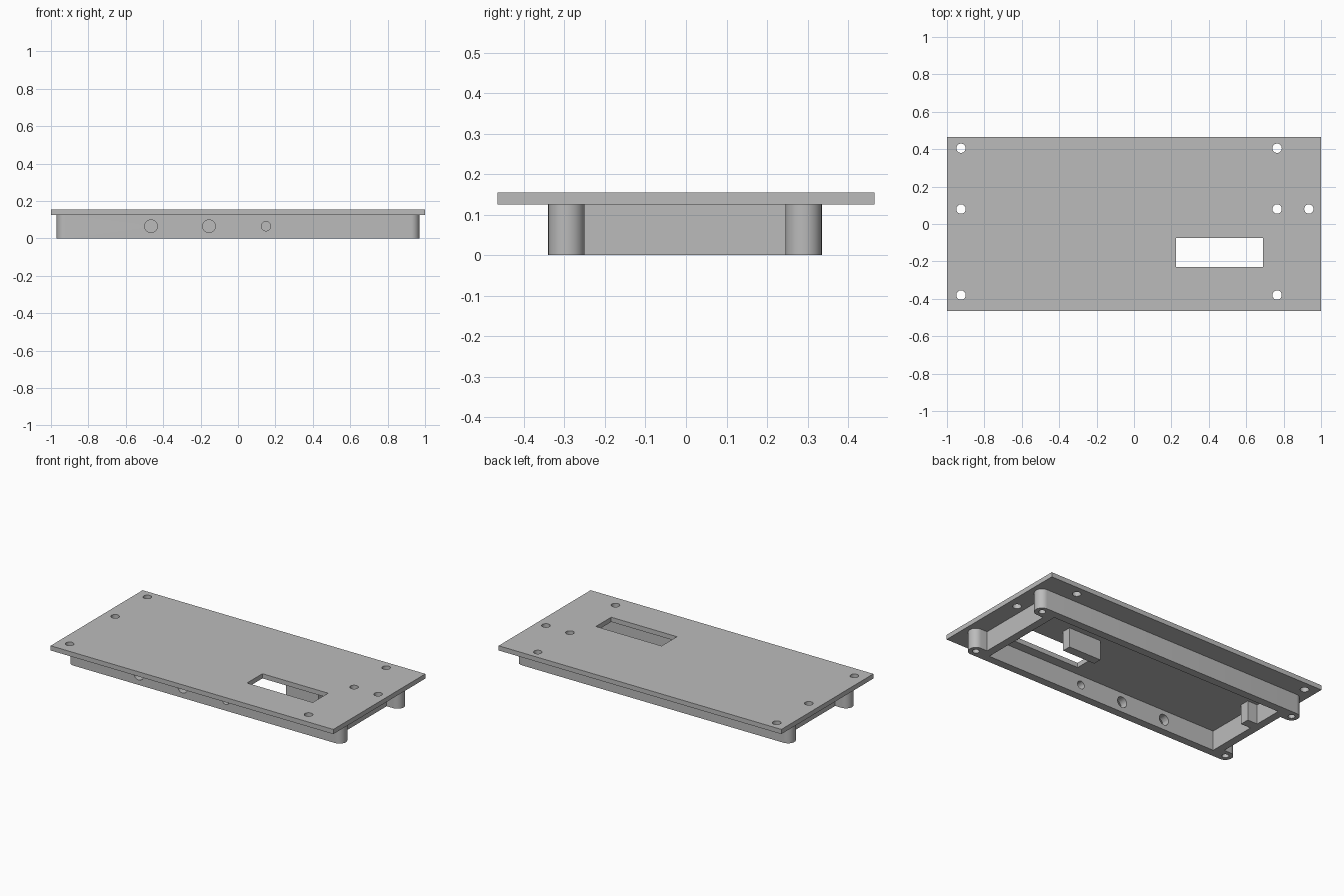
import bpy, bmesh, math

cube = bpy.data.objects.get("Cube")
if cube:
    bpy.data.objects.remove(cube, do_unlink=True)

GREY = (0.5, 0.5, 0.5, 1)
grey = bpy.data.materials.new("plain_grey")
grey.use_nodes = True
grey.diffuse_color = GREY
grey.node_tree.nodes["Principled BSDF"].inputs["Base Color"].default_value = GREY

PLATE_BOTTOM, PLATE_TOP = 0.125, 0.155
MID_Y = -0.0025                  # centre line of the frame
BOSS_X, BOSS_Y, BOSS_R = 0.925, 0.2925, 0.045


def circle(x, y, r, n=32):
    return [(x + r * math.cos(2 * math.pi * i / n),
             y + r * math.sin(2 * math.pi * i / n)) for i in range(n)]


def rect(x0, x1, y0, y1):
    return [(x0, y0), (x1, y0), (x1, y1), (x0, y1)]


def add_prism(bm, outline, low, high, along_y=False):
    """Extrude an outline upward, or along y when its points are (x, z)."""
    place = (lambda a, b, h: (a, h, b)) if along_y else (lambda a, b, h: (a, b, h))
    face = bm.faces.new([bm.verts.new(place(a, b, low)) for a, b in outline])
    up = bmesh.ops.extrude_face_region(bm, geom=[face])["geom"]
    shift = place(0, 0, high - low)
    bmesh.ops.translate(bm, vec=shift, verts=[v for v in up if isinstance(v, bmesh.types.BMVert)])


def make(name, prisms):
    bm = bmesh.new()
    for p in prisms:
        add_prism(bm, *p)
    bmesh.ops.recalc_face_normals(bm, faces=bm.faces)
    mesh = bpy.data.meshes.new(name)
    bm.to_mesh(mesh)
    bm.free()
    mesh.materials.append(grey)
    obj = bpy.data.objects.new(name, mesh)
    bpy.context.collection.objects.link(obj)
    return obj


def select(obj):
    bpy.ops.object.select_all(action='DESELECT')
    obj.select_set(True)
    bpy.context.view_layer.objects.active = obj


def cut(obj, prisms):
    cutter = make("cutter", prisms)
    cutter.hide_render = True
    mod = obj.modifiers.new("cut", 'BOOLEAN')
    mod.operation, mod.solver, mod.object = 'DIFFERENCE', 'EXACT', cutter
    select(obj)
    bpy.ops.object.modifier_apply(modifier=mod.name)
    bpy.data.objects.remove(cutter, do_unlink=True)
    bpy.ops.object.shade_smooth_by_angle(angle=math.radians(30))


# Top plate with screw holes and the display window
plate = make("top_plate", [(rect(-1, 1, -0.465, 0.465), PLATE_BOTTOM, PLATE_TOP)])
plate_holes = [(x, y) for x in (-0.925, 0.765) for y in (-0.38, 0.08, 0.405)]
plate_holes.append((0.935, 0.08))
cut(plate, [(circle(x, y, 0.025), 0.1, 0.2) for x, y in plate_holes]
    + [(rect(0.225, 0.69, -0.23, -0.075), 0.1, 0.2)])

# Frame outline: long sides ending in rounded bosses, recessed short sides
outline = []
for sx, sy in ((1, -1), (1, 1), (-1, 1), (-1, -1)):
    inner = (sx * 0.88, MID_Y + sy * (BOSS_Y + MID_Y + 0.0025 - 0.0 + 0 - BOSS_R))
    arc = []
    for i in range(17):
        a = -math.pi / 2 + math.pi * i / 16
        arc.append((sx * (BOSS_X + BOSS_R * math.cos(a)),
                    MID_Y + sy * (BOSS_Y - BOSS_R * math.sin(a))))
    corner = arc + [inner]       # from the outer side round to the recess
    outline += corner if sx * sy < 0 else corner[::-1]
frame = make("frame", [(outline, 0, PLATE_BOTTOM)])

# Cavity, blind screw holes in the bosses, and round openings in the front
cut(frame, [(rect(-0.83, 0.83, MID_Y - 0.287, MID_Y + 0.287), -0.1, 0.2)])
cut(frame, [(circle(sx * BOSS_X, MID_Y + sy * BOSS_Y, 0.02), -0.1, 0.1)
            for sx in (-1, 1) for sy in (-1, 1)])
cut(frame, [(circle(x, 0.065, r), -0.4, -0.2, True)
            for x, r in ((-0.465, 0.034), (-0.155, 0.034), (0.15, 0.025))])

# Support blocks under the plate
make("middle_block", [(rect(0.32, 0.55, 0.03, 0.085), 0, PLATE_BOTTOM)])
make("end_block", [(rect(-0.83, -0.76, 0.04, 0.1), 0, PLATE_BOTTOM)])
